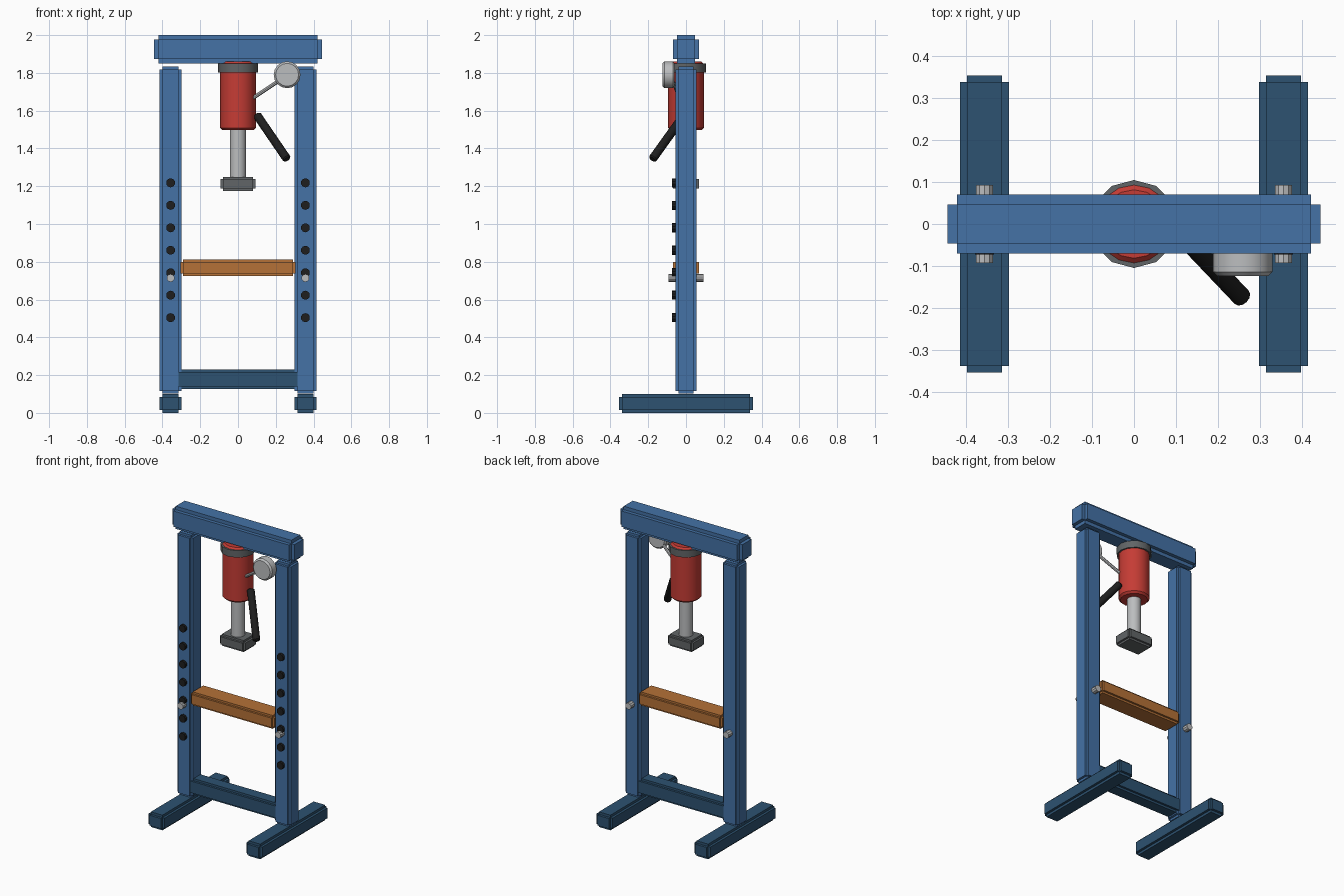
import bpy, bmesh
from math import radians
from mathutils import Vector, Matrix

cube = bpy.data.objects.get("Cube")
if cube:
    bpy.data.objects.remove(cube, do_unlink=True)


def material(name, rgb):
    m = bpy.data.materials.new(name)
    m.use_nodes = True
    m.diffuse_color = (*rgb, 1)
    m.node_tree.nodes["Principled BSDF"].inputs["Base Color"].default_value = (*rgb, 1)
    return m


blue = material("blue paint", (0.058, 0.168, 0.38))
navy = material("dark blue paint", (0.026, 0.085, 0.165))
red = material("red paint", (0.56, 0.045, 0.035))
orange = material("orange paint", (0.46, 0.165, 0.038))
iron = material("dark grey iron", (0.12, 0.13, 0.135))
steel = material("light steel", (0.5, 0.51, 0.52))
black = material("black rubber", (0.013, 0.013, 0.013))


def finish(bm, name, mat):
    mesh = bpy.data.meshes.new(name)
    bm.to_mesh(mesh)
    bm.free()
    mesh.materials.append(mat)
    ob = bpy.data.objects.new(name, mesh)
    bpy.context.collection.objects.link(ob)
    return ob


def stepped_box(name, mat, center, size, step):
    """Bar with square rebated edges: three crossed boxes, each full along one axis."""
    bm = bmesh.new()
    for axis in range(3):
        dims = [s if i == axis else s - 2 * step for i, s in enumerate(size)]
        bmesh.ops.create_cube(bm, size=1, matrix=Matrix.Translation(center) @ Matrix.Diagonal((*dims, 1)))
    return finish(bm, name, mat)


def rod(name, mat, start, end, radius, sides=16, bevel=0.0):
    """Cylinder between two points, with optional chamfered rims."""
    a, b = Vector(start), Vector(end)
    turn = (b - a).to_track_quat('Z', 'Y').to_matrix().to_4x4()
    bm = bmesh.new()
    bmesh.ops.create_cone(bm, cap_ends=True, segments=sides, radius1=radius, radius2=radius,
                          depth=(b - a).length, matrix=Matrix.Translation((a + b) / 2) @ turn)
    if bevel:
        rims = [e for e in bm.edges if any(len(f.verts) > 4 for f in e.link_faces)]
        bmesh.ops.bevel(bm, geom=rims, offset=bevel, segments=1, affect='EDGES')
    ob = finish(bm, name, mat)
    bpy.ops.object.select_all(action='DESELECT')
    ob.select_set(True)
    bpy.context.view_layer.objects.active = ob
    bpy.ops.object.shade_smooth_by_angle(angle=radians(35))
    return ob


# Frame: feet, posts, adjustment holes and bed pins on both sides
post_x = 0.357
for side, s in (("left", 1), ("right", -1)):
    x = s * post_x
    stepped_box(f"{side}_foot", navy, (x, 0, 0.05), (0.116, 0.71, 0.1), 0.016)
    stepped_box(f"{side}_post", blue, (x, 0, 0.968), (0.116, 0.11, 1.732), 0.015)
    for i in range(7):
        z = 1.218 - 0.119 * i
        rod(f"{side}_hole_{i + 1}", black, (x, -0.05, z), (x, -0.073, z), 0.024, 10)
    rod(f"{side}_bed_pin", steel, (x, -0.093, 0.714), (x, 0.093, 0.714), 0.021, 10)

# Cross members
stepped_box("top_beam", blue, (0, 0, 1.925), (0.89, 0.14, 0.15), 0.023)
stepped_box("lower_brace", navy, (0, 0, 0.178), (0.66, 0.1, 0.105), 0.014)
stepped_box("press_bed", orange, (0, 0, 0.768), (0.61, 0.136, 0.088), 0.013)

# Hydraulic ram
rod("ram_collar", iron, (0, 0, 1.803), (0, 0, 1.849), 0.105, 12)
rod("ram_cylinder", red, (0, 0, 1.497), (0, 0, 1.86), 0.094, 16, 0.012)
rod("ram_piston", steel, (0, 0, 1.24), (0, 0, 1.5), 0.043)
stepped_box("press_head", iron, (0, 0, 1.212), (0.186, 0.136, 0.076), 0.013)

# Pump handle and pressure gauge
rod("pump_handle", black, (0.1, -0.01, 1.577), (0.26, -0.178, 1.343), 0.023, 12, 0.006)
rod("gauge_pipe", steel, (0.07, -0.03, 1.66), (0.25, -0.08, 1.78), 0.01, 8)
rod("pressure_gauge", steel, (0.26, -0.06, 1.79), (0.26, -0.124, 1.79), 0.071, 16, 0.01)
